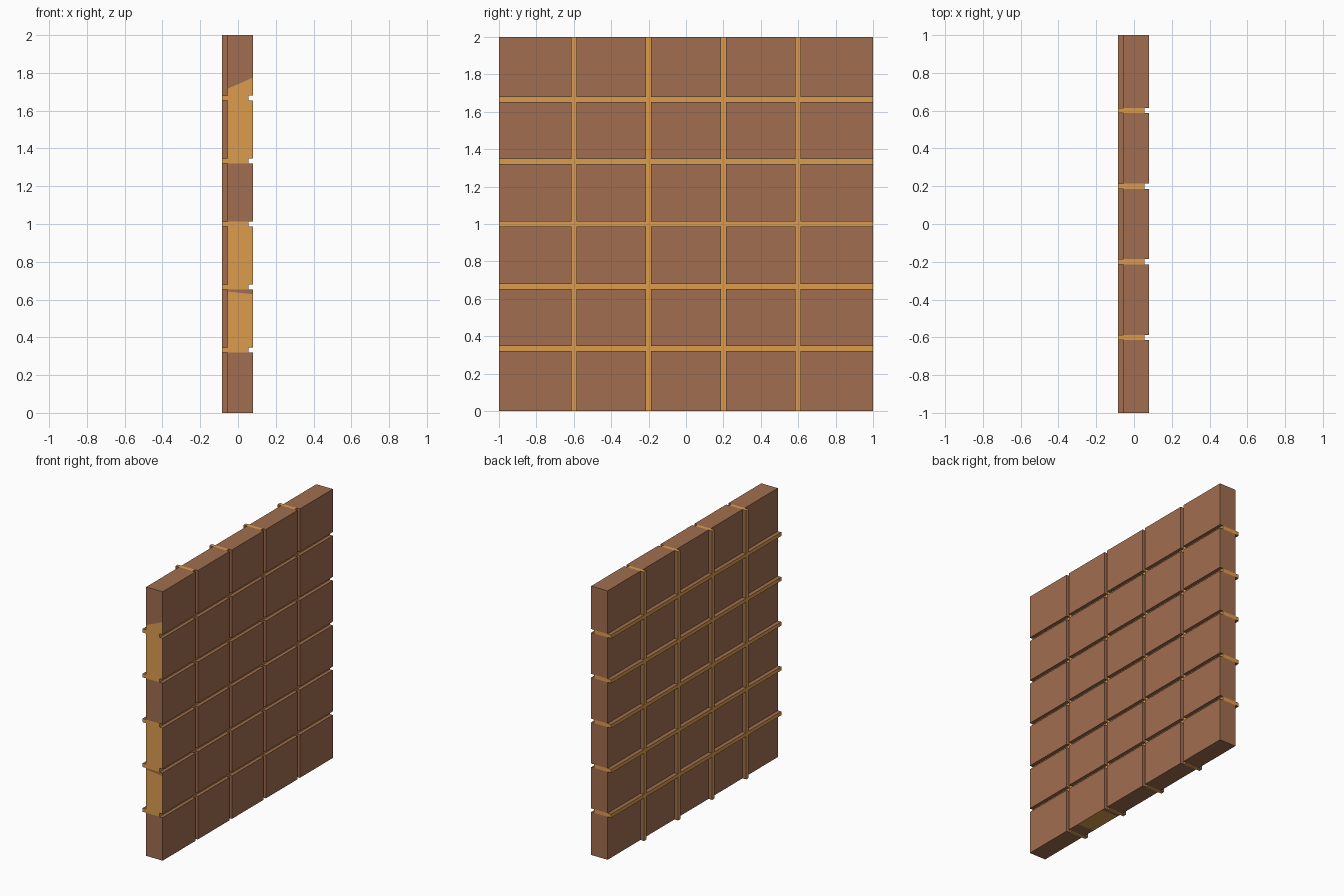
import bpy, bmesh
from mathutils import Vector

if "Cube" in bpy.data.objects:
    bpy.data.objects.remove(bpy.data.objects["Cube"])

XB, XF = -0.055, 0.08          # back and front of the bricks
BB, BF = -0.085, 0.055         # back and front of the grout bars
G = 0.0135                     # half width of a joint
YJ = [-0.6, -0.2, 0.2, 0.6]
ZJ = [i / 3 for i in range(1, 6)]


def material(name, rgb):
    m = bpy.data.materials.new(name)
    m.diffuse_color = (*rgb, 1)
    m.use_nodes = True
    m.node_tree.nodes["Principled BSDF"].inputs["Base Color"].default_value = m.diffuse_color
    return m


BRICK = material("brick", (0.356, 0.156, 0.080))
GROUT = material("grout", (0.716, 0.332, 0.076))


def box(bm, x0, x1, y0, y1, z0, z1):
    verts = bmesh.ops.create_cube(bm, size=1)["verts"]
    for v in verts:
        v.co = (x1 if v.co.x > 0 else x0, y1 if v.co.y > 0 else y0, z1 if v.co.z > 0 else z0)


def make_object(name, bm):
    bmesh.ops.recalc_face_normals(bm, faces=bm.faces)
    me = bpy.data.meshes.new(name)
    bm.to_mesh(me)
    bm.free()
    ob = bpy.data.objects.new(name, me)
    bpy.context.collection.objects.link(ob)
    return ob


def spans(joints, lo, hi):
    edges = [lo] + [e for j in joints for e in (j - G, j + G)] + [hi]
    return list(zip(edges[::2], edges[1::2]))


# whole wall before breaking: bricks, and a raised grid of grout bars
bm = bmesh.new()
for y0, y1 in spans(YJ, -1, 1):
    for z0, z1 in spans(ZJ, 0, 2):
        box(bm, XB, XF, y0, y1, z0, z1)
bricks = make_object("bricks_source", bm)

bm = bmesh.new()
for y in YJ:
    box(bm, BB, BF, y - G, y + G, 0, 2)
vertical = make_object("vertical_bars_source", bm)
bm = bmesh.new()
for z in ZJ:
    for y0, y1 in spans(YJ, -1, 1):
        box(bm, BB, BF, y0, y1, z - G, z + G)
horizontal = make_object("horizontal_bars_source", bm)

# crack corners on the front face (y, z)
P = dict(A=(-.79, 1.54), B=(-.205, 1.51), C=(-.81, 1.205), D=(-.86, 1.14), E=(-.295, 1.175),
         F=(-.80, .805), G=(-.455, .795), H=(-.40, .85), I=(.19, .76), J=(-.43, .53),
         K=(-.14, .56), L=(.15, .64), M=(-.60, .19), N=(.21, .735), P=(.165, 1.045),
         Q=(-.175, 1.30), R=(.56, 1.345), S=(-.155, 1.66), T=(-.07, 1.72), U=(.42, 1.60),
         V=(.76, 1.335),
         a=(-1, 1.80), b=(-1, 1.14), c=(-1, .61), d=(-1, .36), e=(-.48, 0), f=(-.245, 0),
         g=(.055, 0), h=(1, .45), i=(1, 1.2), j=(.83, 2), k=(.335, 2), l=(.225, 2), m=(-.53, 2),
         w=(-1, 0), x=(1, 0), y=(1, 2), z=(-1, 2))
# slant of the border cracks: shift from front to back
SHIFT = dict(a=-.06, b=.06, c=.015, d=-.02, j=-.03, k=.10, l=-.055, m=.06)
CELLS = ["aABSmz", "STlm", "TUkl", "URVjk", "Viyj", "PRUTSBQ", "ABQEC", "aACDb", "DFcb",
         "CEHGFD", "EQPIH", "PRVihNI", "HINLKJG", "FGJMdc", "MewdM"[:4], "JKfeM", "KLgf",
         "LNhxg"]


def corner(key, x):
    # crack corner at depth x, nudged past the wall's border
    y, z = P[key]
    s = SHIFT.get(key, 0) * (XF - x) / (XF - XB)
    if abs(y) == 1:
        z += s
    else:
        y += s
    y += 0.02 * y if abs(y) == 1 else 0
    z += -0.02 if z == 0 else 0.02 if z == 2 else 0
    return Vector((x, y, z))


def cutter(keys):
    bm = bmesh.new()
    fr = {k: bm.verts.new(corner(k, 0.12)) for k in keys}
    bk = {k: bm.verts.new(corner(k, -0.12)) for k in keys}
    bm.faces.new([fr[k] for k in keys])
    bm.faces.new([bk[k] for k in reversed(keys)])
    for p, q in zip(keys, keys[1:] + keys[:1]):
        p, q = sorted((p, q))
        if p in SHIFT or q in SHIFT:
            bm.faces.new((fr[p], fr[q], bk[q]))
            bm.faces.new((fr[p], bk[q], bk[p]))
        else:
            bm.faces.new((fr[p], fr[q], bk[q], bk[p]))
    return make_object("cutter", bm)


def brick_is_orange(n, c):
    if n.y < -.99 and c.y < -.99:       # stained ends on the left edge
        return any(lo < c.z < hi for lo, hi in ((.4, .61), (.7, .95), (1.35, 1.8)))
    if n.z < -.99 and c.z < .01:        # stained patch below
        return -.46 < c.y < -.26
    return max(abs(t) for t in n) < .999


def shard(name, source, cut, orange):
    ob = bpy.data.objects.new(name, source.data.copy())
    bpy.context.collection.objects.link(ob)
    mod = ob.modifiers.new("break", "BOOLEAN")
    mod.operation, mod.solver, mod.object = "INTERSECT", "EXACT", cut
    dg = bpy.context.evaluated_depsgraph_get()
    me = bpy.data.meshes.new_from_object(ob.evaluated_get(dg))
    ob.modifiers.clear()
    ob.data = me
    if not me.polygons:
        bpy.data.objects.remove(ob)
        return
    me.materials.clear()
    me.materials.append(BRICK)
    me.materials.append(GROUT)
    for f in me.polygons:
        f.material_index = int(orange(f.normal, f.center))


# break everything along the cracks
for n, keys in enumerate(CELLS, 1):
    cut = cutter(list(keys))
    shard(f"brick_shard_{n}", bricks, cut, brick_is_orange)
    shard(f"vertical_bar_shard_{n}", vertical, cut, lambda n, c: abs(n.y) < .99)
    shard(f"horizontal_bar_shard_{n}", horizontal, cut, lambda n, c: abs(n.z) < .99)
    bpy.data.objects.remove(cut)
for ob in (bricks, vertical, horizontal):
    bpy.data.objects.remove(ob)
